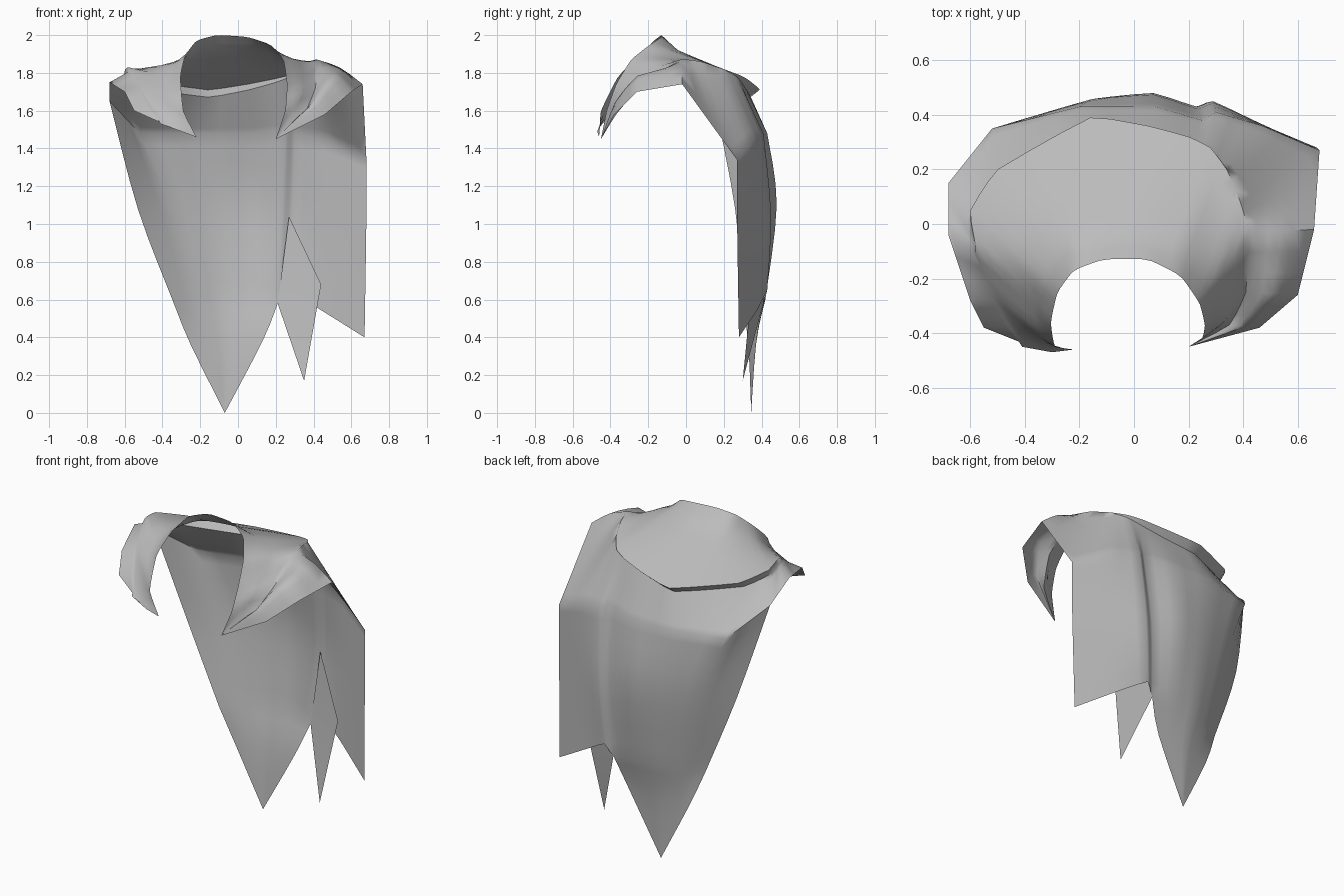
import bpy
import bmesh
import math
from mathutils import Vector

default_cube = bpy.data.objects.get("Cube")
if default_cube:
    bpy.data.objects.remove(default_cube, do_unlink=True)

STEP = 3                  # samples between neighbouring control points
SAMPLES = 15 * STEP + 1   # samples along a full collar rail

cloth = bpy.data.materials.new("grey cloth")
cloth.use_nodes = True
grey = (0.5, 0.5, 0.5, 1)
cloth.diffuse_color = grey
cloth.node_tree.nodes["Principled BSDF"].inputs["Base Color"].default_value = grey


def sample_path(points, count, roundness=0.3):
    """Sample a path through the points: angular at 0, flowing at 1."""
    points = [Vector(p) for p in points]
    last = len(points) - 1
    samples = []
    for k in range(count):
        position = k * last / (count - 1)
        i = min(int(position), last - 1)
        t = position - i
        start, end = points[i], points[i + 1]
        before, after = points[max(i - 1, 0)], points[min(i + 2, last)]
        leave, arrive = (end - before) / 2, (after - start) / 2
        chord = end - start
        straight = start + chord * t
        curved = (start + leave * t
                  + (chord * 3 - leave * 2 - arrive) * t ** 2
                  + (leave + arrive - chord * 2) * t ** 3)
        samples.append(straight.lerp(curved, roundness))
    return samples


def loft(bm, rails, rows):
    """Skin a sheet across rails that have equal sample counts."""
    columns = [sample_path(column, rows + 1, 1.0) for column in zip(*rails)]
    grid = [[bm.verts.new(p) for p in column] for column in columns]
    for left, right in zip(grid, grid[1:]):
        for j in range(rows):
            bm.faces.new((left[j], left[j + 1], right[j + 1], right[j]))


def finish(name, bm):
    """Weld the sheets and turn them into a smooth cloth object."""
    bmesh.ops.remove_doubles(bm, verts=bm.verts, dist=0.002)
    bmesh.ops.recalc_face_normals(bm, faces=bm.faces)
    mesh = bpy.data.meshes.new(name)
    bm.to_mesh(mesh)
    bm.free()
    mesh.materials.append(cloth)
    part = bpy.data.objects.new(name, mesh)
    bpy.context.collection.objects.link(part)
    bpy.ops.object.select_all(action="DESELECT")
    part.select_set(True)
    bpy.context.view_layer.objects.active = part
    bpy.ops.object.shade_smooth_by_angle(angle=math.radians(60))


# Rails run from the right front tip, round the back, to the left front tip
neck_arch = sample_path([
    (-.22, -.46, 1.46), (-.29, -.45, 1.6), (-.305, -.36, 1.78),
    (-.28, -.25, 1.89), (-.22, -.17, 1.97), (-.11, -.13, 2), (.05, -.13, 1.99),
    (.17, -.19, 1.95), (.24, -.29, 1.87), (.26, -.37, 1.74),
    (.25, -.42, 1.6), (.2, -.45, 1.45)], SAMPLES)
lip_base = sample_path([
    (-.3, -.47, 1.49), (-.36, -.39, 1.68), (-.36, -.2, 1.84),
    (-.22, -.07, 1.91), (0, -.04, 1.92), (.18, -.08, 1.92),
    (.31, -.2, 1.86), (.33, -.36, 1.68), (.2, -.45, 1.45)], SAMPLES)
mantle_rim = sample_path([
    (-.41, -.45, 1.53), (-.46, -.37, 1.62), (-.52, -.25, 1.73),
    (-.58, -.08, 1.83), (-.6, .05, 1.81), (-.5, .2, 1.76), (-.16, .39, 1.71),
    (.05, .36, 1.74), (.2, .32, 1.77), (.28, .28, 1.79), (.34, .2, 1.82),
    (.39, .08, 1.86), (.42, -.03, 1.87), (.41, -.25, 1.72),
    (.35, -.37, 1.58), (.2, -.45, 1.45)], SAMPLES)
shoulder_line = sample_path([
    (-.35, -.46, 1.51), (-.55, -.38, 1.6), (-.6, -.28, 1.7),
    (-.68, -.04, 1.75), (-.68, .15, 1.65), (-.52, .35, 1.48), (-.2, .43, 1.48),
    (.08, .43, 1.48), (.25, .38, 1.5), (.3, .41, 1.48), (.47, .36, 1.45),
    (.68, .27, 1.34), (.66, -.02, 1.74), (.6, -.26, 1.7),
    (.46, -.38, 1.58), (.2, -.45, 1.45)], SAMPLES, 0)

# The rim overhangs at the right of the back; the left front shoulder puffs up
tuck, crest = [], []
for k, (rim, edge) in enumerate(zip(mantle_rim, shoulder_line)):
    t = k / (SAMPLES - 1)
    depth = max(0, math.sin(1.4 * math.pi * t)) ** 2
    puff = max(0, math.sin(math.pi * (t - .78) / .22)) if t > .78 else 0
    under = rim + Vector((0, -.05, -.04)) * depth
    tuck.append(under)
    crest.append((under + edge) / 2 + Vector((0, 0, .08)) * puff)

# Upper mantle with a raised lip around the neck and a turned-under rim
bm = bmesh.new()
loft(bm, [neck_arch, lip_base], 2)
loft(bm, [lip_base, mantle_rim], 4)
loft(bm, [mantle_rim, tuck], 1)
loft(bm, [tuck, crest, shoulder_line], 6)

# Back cape hangs from the middle stretch of the shoulder line
back_samples = 7 * STEP + 1
back_top = shoulder_line[4 * STEP:11 * STEP + 1]
back_middle = sample_path([
    (-.53, .26, 1.08), (-.36, .39, 1.1), (-.14, .46, 1.1), (.07, .48, 1.1),
    (.23, .43, 1.05), (.29, .45, 1.05), (.46, .37, 1.05), (.68, .27, 1.05)],
    back_samples)
back_low = sample_path([
    (-.34, .3, .58), (-.24, .36, .6), (-.1, .41, .6), (.06, .42, .6),
    (.21, .41, .58), (.26, .43, .65), (.43, .38, .55), (.67, .28, .4)],
    back_samples)
loft(bm, [back_top, back_middle, back_low], 8)

# Pointed tail below the back cape
tail_samples = 4 * STEP + 1
tail_middle = sample_path([
    (-.25, .33, .36), (-.07, .37, .36), (.13, .37, .38)], tail_samples)
tail_tip = [Vector((-.07, .345, 0))] * tail_samples
loft(bm, [back_low[:tail_samples], tail_middle, tail_tip], 6)
finish("mantle_and_cape", bm)

# Torn strip hanging inside the left panel
bm = bmesh.new()
outline = [(.27, .42, 1.04), (.44, .35, .68), (.35, .3, .17), (.21, .41, .58)]
top, outer, tip, inner = [bm.verts.new(p) for p in outline]
bm.faces.new((top, outer, inner))
bm.faces.new((outer, tip, inner))
finish("torn_strip", bm)
